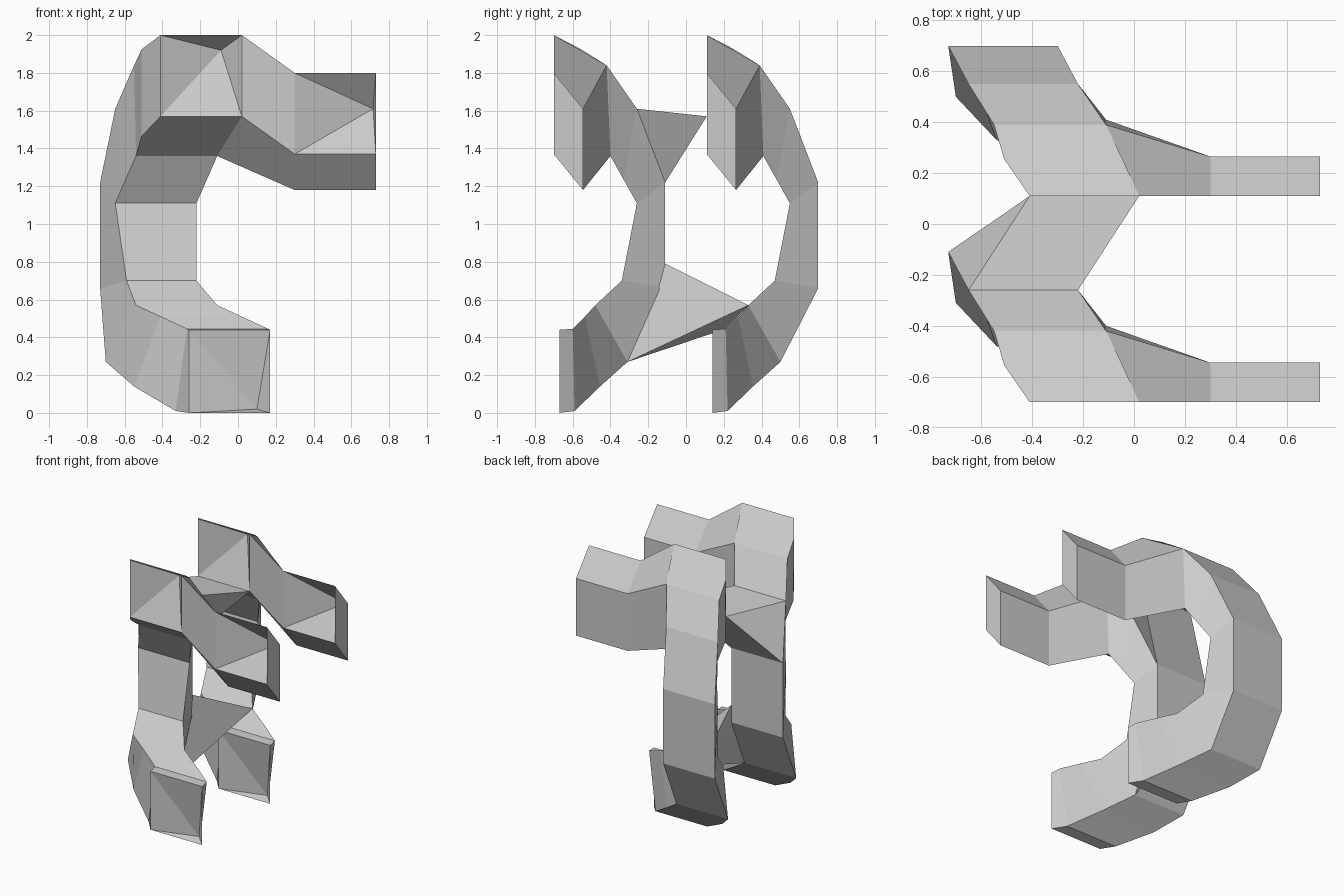
import bpy
import bmesh
from mathutils import Vector

if "Cube" in bpy.data.objects:
    bpy.data.objects.remove(bpy.data.objects["Cube"])

WIDTH = 0.43    # tube width along x
STEP = 0.81     # spacing of the two hooks along y


def finish(name, bm):
    bmesh.ops.remove_doubles(bm, verts=bm.verts[:], dist=0.001)
    bmesh.ops.recalc_face_normals(bm, faces=bm.faces[:])
    mesh = bpy.data.meshes.new(name)
    bm.to_mesh(mesh)
    bm.free()
    obj = bpy.data.objects.new(name, mesh)
    bpy.context.collection.objects.link(obj)
    return obj


def loft(bm, rings, skip=()):
    """Quad walls between four-point rings; skip holds (segment, side) gaps."""
    loops = [[bm.verts.new(p) for p in ring] for ring in rings]
    for s in range(len(loops) - 1):
        for k in range(4):
            if (s, k) not in skip:
                a, b, j = loops[s], loops[s + 1], (k + 1) % 4
                bm.faces.new((a[k], a[j], b[j], b[k]))
    return loops


def dent(bm, corners, point):
    """Close an opening with four triangles sunk to one point."""
    p = bm.verts.new(point)
    for i in range(4):
        bm.faces.new((corners[i], corners[(i + 1) % 4], p))


# Curved body stations: outer right xyz, inner right xyz, left shift outer/inner
STATIONS = [
    (.02, -.70, 2.0, .02, -.70, 1.57, 0, 0),
    (-.045, -.555, 1.925, -.045, -.55, 1.465, -.035, -.035),
    (-.11, -.42, 1.84, -.11, -.40, 1.36, -.01, 0),
    (-.22, -.26, 1.61, -.165, -.33, 1.235, 0, 0),
    (-.30, -.11, 1.22, -.22, -.26, 1.11, 0, 0),
    (-.30, -.11, .66, -.22, -.34, .70, 0, .06),
    (-.27, -.31, .27, -.11, -.48, .57, 0, 0),
    (-.09, -.455, .14, .02, -.535, .51, -.03, 0),
    (.10, -.59, .01, .16, -.60, .445, 0, 0),
    (.17, -.67, 0, .17, -.67, .44, 0, 0),
]


def make_hook(name, dy):
    bm = bmesh.new()
    # curved body, left open on the right where the arm joins
    rings = []
    for ox, oy, oz, ix, iy, iz, so, si in STATIONS:
        rings.append([(ox - WIDTH + so, oy, oz), (ox, oy, oz),
                      (ix, iy, iz), (ix - WIDTH + si, iy, iz)])
    loops = loft(bm, rings, skip={(0, 1), (1, 1)})
    dent(bm, loops[0], (-.09, -.57, 1.92))
    dent(bm, loops[-1], (.10, -.605, .02))

    # side arm: front top, front bottom, back bottom, back top
    a, b = rings[0], rings[2]
    section = [(-.70, 1.80), (-.70, 1.37), (-.545, 1.18), (-.545, 1.61)]
    arm = [[a[1], a[2], b[2], b[1]]]
    arm += [[(x, y, z) for y, z in section] for x in (.30, .73)]
    al = loft(bm, arm, skip={(1, 0)})
    bm.faces.new(al[2])
    dent(bm, (al[1][0], al[2][0], al[2][1], al[1][1]), (.715, -.555, 1.61))

    bmesh.ops.translate(bm, verts=bm.verts[:], vec=Vector((0, dy, 0)))
    return finish(name, bm)


def make_link(name, points):
    """Faceted wedge spanned between the given corners."""
    bm = bmesh.new()
    verts = [bm.verts.new(p) for p in points]
    bmesh.ops.convex_hull(bm, input=verts)
    return finish(name, bm)


make_hook("front_hook", 0)
make_hook("rear_hook", STEP)

# Slanted prism joining the upper back of one hook to the front of the other
profile = [(-.22, -.26, 1.61), (.02, .11, 1.57), (-.30, -.11, 1.22)]
make_link("upper_bridge", [(x - s, y, z) for x, y, z in profile
                           for s in (0, WIDTH)])

# Narrow wedge from the right back edge of the front hook to the rear foot
make_link("lower_bridge", [(-.30, -.11, .79), (-.30, -.11, .66),
                           (-.27, -.31, .27), (-.26, .14, .44),
                           (-.27, .21, .445), (-.11, .33, .57)])
